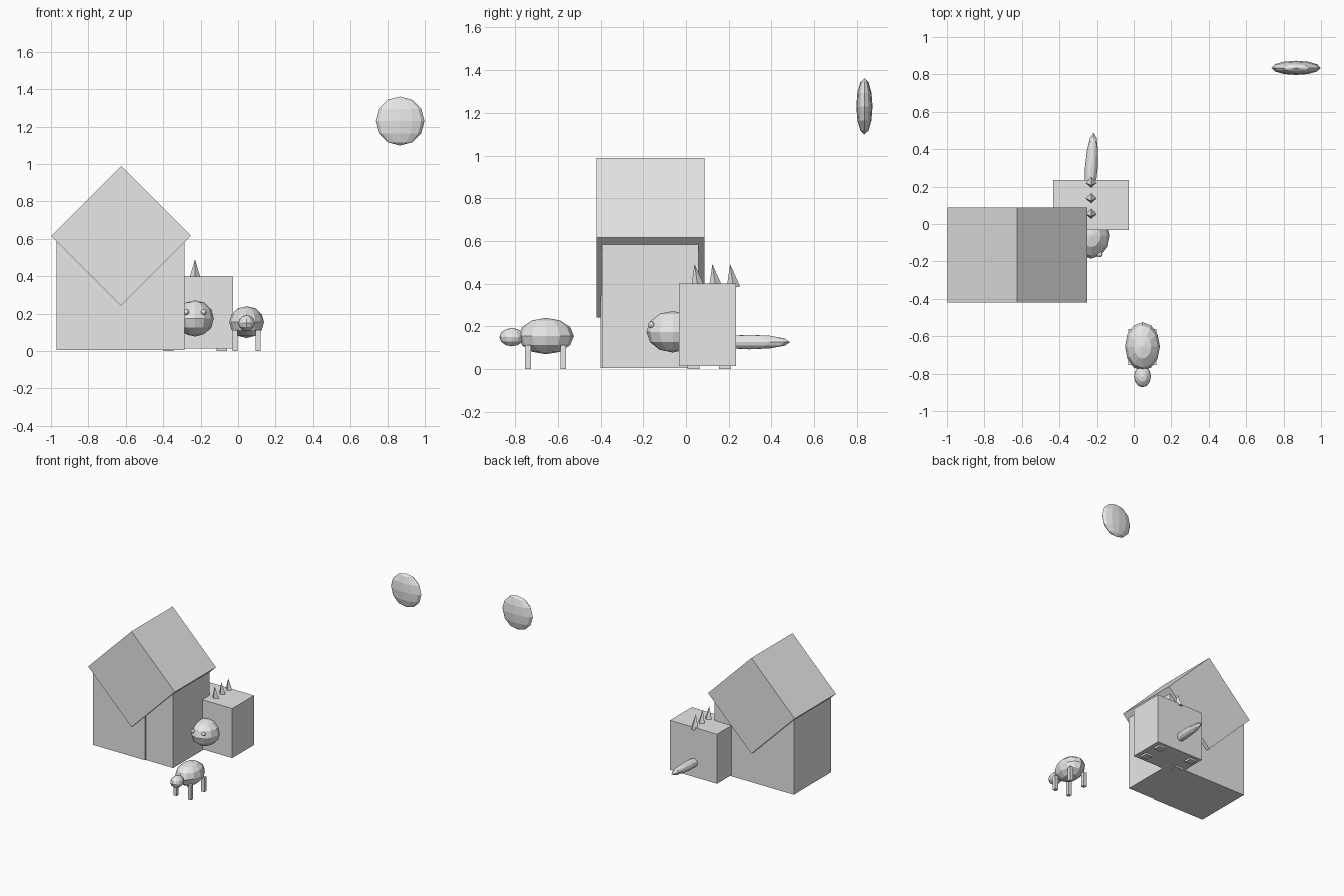
import bpy
from math import radians
from mathutils import Euler

cube = bpy.data.objects.get("Cube")
if cube:
    bpy.data.objects.remove(cube, do_unlink=True)

# One plain clay colour for everything
clay = bpy.data.materials.new("light_grey")
clay.use_nodes = True
GREY = (0.8, 0.8, 0.8, 1)
clay.diffuse_color = GREY
clay.node_tree.nodes["Principled BSDF"].inputs["Base Color"].default_value = GREY


def finish(name, scale=(1, 1, 1), rot=(0, 0, 0)):
    ob = bpy.context.object
    ob.name = name
    ob.scale = scale
    ob.rotation_euler = Euler([radians(a) for a in rot])
    ob.data.materials.append(clay)
    return ob


def box(name, x, y, z):
    """Box from (low, high) ranges on each axis."""
    spans = (x, y, z)
    bpy.ops.mesh.primitive_cube_add(size=1, location=[(a + b) / 2 for a, b in spans])
    return finish(name, [b - a for a, b in spans])


def ball(name, centre, radii, rot=(0, 0, 0)):
    """Low-poly faceted ellipsoid."""
    bpy.ops.mesh.primitive_uv_sphere_add(segments=12, ring_count=6, radius=1, location=centre)
    return finish(name, radii, rot)


def post(name, x, y, half, low, high):
    return box(name, (x - half, x + half), (y - half, y + half), (low, high))


# House: walls, raised front panel and a square block on edge as the roof
box("house_walls", (-0.97, -0.285), (-0.393, 0.058), (0.005, 0.61))
box("front_wall_panel", (-0.97, -0.52), (-0.4, -0.39), (0.005, 0.61))
bpy.ops.mesh.primitive_cube_add(size=1, location=(-0.625, -0.166, 0.616))
finish("roof", (0.528, 0.507, 0.528), (0, 45, 0))

# Spiky creature: block body, feet, head, eyes, tail, back spikes
CX = -0.23
box("creature_body", (-0.432, -0.027), (-0.033, 0.235), (0.014, 0.4))
ball("creature_head", (CX, -0.062, 0.175), (0.1, 0.123, 0.097))
ball("creature_tail", (CX, 0.298, 0.127), (0.034, 0.19, 0.034), (0, 0, -4))
for side, s in (("left", 1), ("right", -1)):
    ball(f"creature_eye_{side}", (CX + s * 0.046, -0.162, 0.208), (0.015, 0.015, 0.015))
    for end, y in (("front", 0.035), ("back", 0.182)):
        post(f"creature_foot_{end}_{side}", CX + s * 0.142, y, 0.028, 0, 0.03)
for i in range(3):
    bpy.ops.mesh.primitive_cone_add(vertices=4, radius1=0.032, radius2=0, depth=0.11,
                                    location=(CX, 0.048 + i * 0.083, 0.437))
    finish(f"back_spike_{i + 1}", rot=(8, 0, 0))

# Sheep-like animal in front
SX = 0.046
ball("animal_body", (SX, -0.655, 0.155), (0.093, 0.13, 0.085))
ball("animal_head", (SX, -0.815, 0.15), (0.045, 0.058, 0.043))
for side, s in (("left", 1), ("right", -1)):
    for end, y in (("front", -0.74), ("back", -0.575)):
        post(f"animal_leg_{end}_{side}", SX + s * 0.062, y, 0.0135, 0, 0.112)

# Flattened sun in the sky behind
ball("sun", (0.867, 0.835, 1.23), (0.131, 0.038, 0.131))
